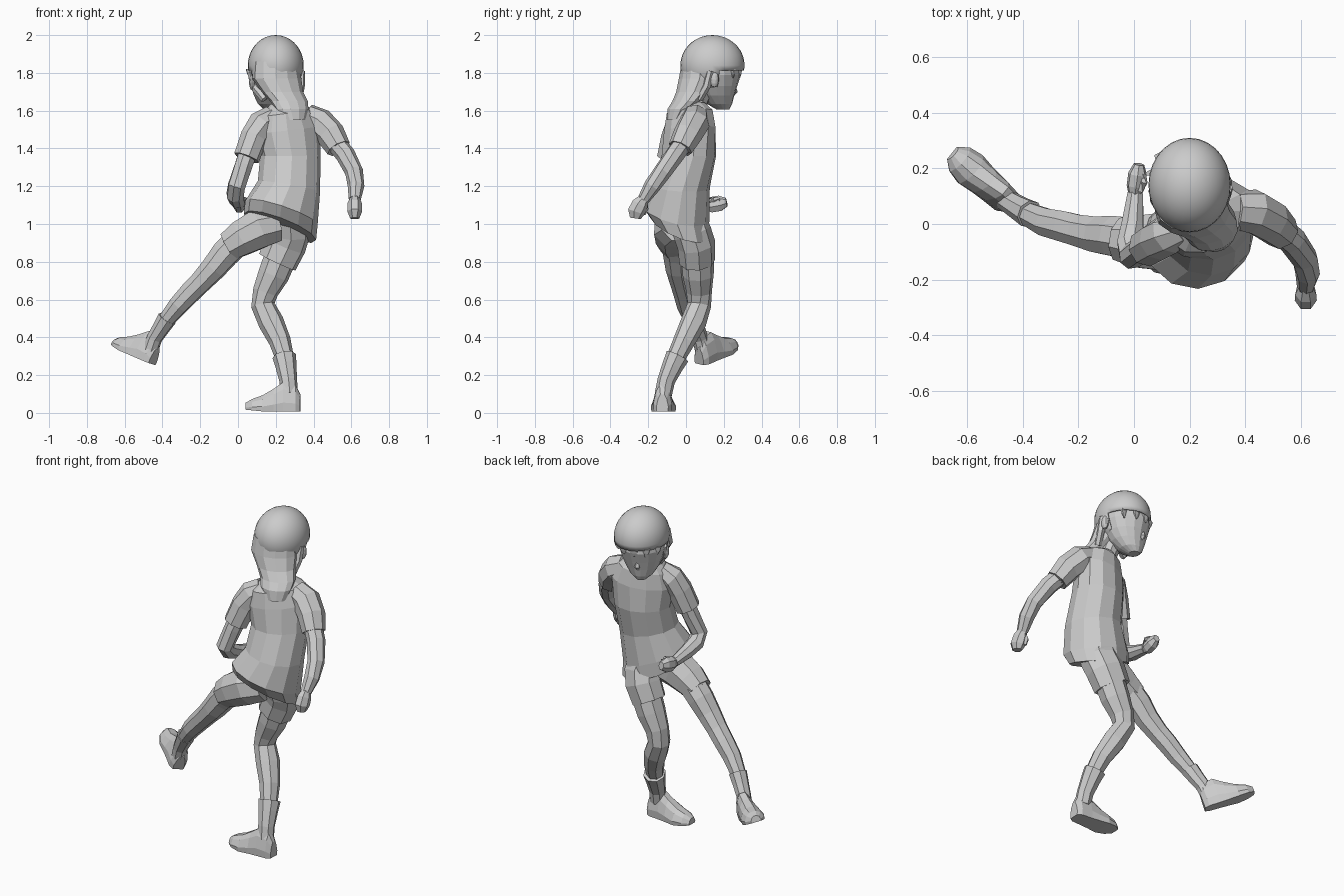
import bpy, bmesh, math
from mathutils import Vector as V


def finish(bm, name, smooth=False):
    bmesh.ops.recalc_face_normals(bm, faces=bm.faces)
    me = bpy.data.meshes.new(name)
    bm.to_mesh(me)
    bm.free()
    for p in me.polygons:
        p.use_smooth = smooth
    ob = bpy.data.objects.new(name, me)
    bpy.context.collection.objects.link(ob)
    return ob


def skin(name, loops, smooth=False):
    """Join rings of points into a closed skin."""
    bm = bmesh.new()
    rings = [[bm.verts.new(p) for p in loop] for loop in loops]
    n = len(rings[0])
    for r, s in zip(rings, rings[1:]):
        for i in range(n):
            j = (i + 1) % n
            bm.faces.new((r[i], r[j], s[j], s[i]))
    bm.faces.new(rings[0])
    bm.faces.new(rings[-1])
    return finish(bm, name, smooth)


def loft(name, rings, n=10, smooth=False):
    """Rings are (centre, half-width vector, half-depth vector)."""
    ang = [2 * math.pi * (i + 0.5) / n for i in range(n)]
    return skin(name, [[V(c) + V(a) * math.cos(t) + V(b) * math.sin(t) for t in ang]
                       for c, a, b in rings], smooth)


def tube(name, pts, n=8, hint=(0.3, 0.95, 0.1), flat=1.0):
    """Limb along points (x, y, z, radius), section squashed by flat."""
    P = [V(p[:3]) for p in pts]
    rings = []
    for i, p in enumerate(P):
        t = (P[min(i + 1, len(P) - 1)] - P[max(i - 1, 0)]).normalized()
        a = t.cross(V(hint)).normalized()
        b = a.cross(t)
        rings.append((p, a * pts[i][3], b * pts[i][3] * flat))
    return loft(name, rings, n)


def ball(name, c, r, smooth=False, seg=10):
    bm = bmesh.new()
    bmesh.ops.create_uvsphere(bm, u_segments=seg, v_segments=seg * 2 // 3, radius=1)
    for v in bm.verts:
        v.co = V(c) + V([v.co[k] * r[k] for k in range(3)])
    return finish(bm, name, smooth)


def shoe(name, heel, fwd, up):
    """Flat-soled shoe from heel to toe."""
    f = V(fwd).normalized()
    u = (V(up) - f * f.dot(V(up))).normalized()
    s = f.cross(u)
    shape = [(1, 0), (1.05, .3), (.75, .75), (.35, 1), (-.35, 1), (-.75, .75), (-1.05, .3), (-1, 0)]
    stations = [(0, .03, .09), (.025, .046, .14), (.09, .05, .155), (.14, .055, .12),
                (.2, .064, .085), (.255, .054, .06), (.29, .028, .036)]
    skin(name, [[V(heel) + f * d + s * w * x + u * (h * z + max(0, d - .2) * .1)
                 for x, z in shape] for d, w, h in stations])


# Shirt body, twisted and leaning
loft("shirt_body", [
    ((.222, -.035, .985), (.185, .06, -.08), (-.05, .145, -.03)),
    ((.23, -.055, 1.06), (.185, .055, -.07), (-.05, .17, -.02)),
    ((.27, -.03, 1.2), (.157, .05, -.03), (-.05, .148, 0)),
    ((.277, .015, 1.36), (.152, .06, 0), (-.05, .133, 0)),
    ((.267, .02, 1.5), (.167, .07, .02), (-.04, .122, 0)),
    ((.258, .02, 1.59), (.135, .06, .02), (-.03, .11, 0)),
    ((.25, .03, 1.64), (.075, .03, .005), (-.02, .065, 0))], 12)

# Sleeves
tube("right_sleeve", [(.36, .05, 1.57, .07), (.43, .045, 1.535, .082), (.49, .01, 1.475, .078),
                      (.533, -.03, 1.4, .066), (.53, -.025, 1.405, .05)])
tube("left_sleeve", [(.18, -.01, 1.57, .06), (.125, -.035, 1.53, .075), (.085, -.06, 1.46, .073),
                     (.045, -.085, 1.35, .07), (.047, -.083, 1.36, .05)])

# Bare arms
tube("right_arm", [(.5, .0, 1.45, .052), (.57, -.06, 1.365, .052), (.615, -.125, 1.275, .048),
                   (.625, -.18, 1.2, .044), (.618, -.225, 1.13, .032)])
tube("left_arm", [(.07, -.06, 1.43, .052), (.03, -.09, 1.31, .05), (-.008, -.115, 1.2, .048),
                  (-.015, -.07, 1.155, .048), (-.005, .0, 1.125, .042), (.005, .11, 1.1, .03)],
     hint=(1, .1, 0))

# Closed hands with thumbs
tube("right_hand", [(.618, -.22, 1.14, .028), (.618, -.245, 1.105, .046),
                    (.618, -.265, 1.065, .048), (.618, -.27, 1.03, .03)], 7, (1, 0, 0), .85)
tube("left_hand", [(.003, .1, 1.1, .028), (.007, .135, 1.1, .043),
                   (.013, .18, 1.108, .043), (.018, .215, 1.115, .024)], 7, (1, 0, 0), .8)
tube("right_thumb", [(.61, -.22, 1.115, .015), (.6, -.215, 1.08, .016), (.6, -.225, 1.05, .01)], 5)
tube("left_thumb", [(.02, .12, 1.12, .015), (.035, .15, 1.13, .016), (.035, .18, 1.13, .01)], 5)

# Shorts, one tube for each leg
tube("right_shorts", [(.26, .0, 1.04, .11), (.27, .035, .95, .115), (.25, .055, .89, .115),
                      (.208, .06, .798, .108), (.215, .06, .815, .085)], flat=.87)
tube("left_shorts", [(.2, -.04, 1.0, .1), (.11, -.065, .975, .112), (.02, -.065, .925, .1),
                     (-.05, -.055, .88, .082), (-.04, -.055, .89, .065)])

# Legs
tube("right_leg", [(.235, .06, .85, .088), (.188, .065, .73, .083), (.145, .07, .64, .068),
                   (.132, .07, .57, .063), (.175, .04, .48, .068), (.222, -.01, .38, .058),
                   (.25, -.06, .28, .048), (.265, -.105, .17, .044), (.27, -.12, .1, .042)])
tube("left_leg", [(.0, -.055, .91, .08), (-.07, -.045, .84, .077), (-.13, -.04, .765, .069),
                  (-.195, -.025, .695, .061), (-.25, -.01, .64, .059), (-.315, .005, .57, .054),
                  (-.38, .035, .49, .044), (-.44, .07, .4, .039), (-.465, .09, .33, .038)])

# Socks with a raised cuff
tube("right_sock", [(.245, -.045, .3, .045), (.245, -.045, .3, .063), (.254, -.07, .25, .056),
                    (.266, -.105, .17, .047), (.272, -.12, .1, .046)])
tube("left_sock", [(-.375, .035, .5, .04), (-.375, .035, .5, .052), (-.41, .055, .445, .046),
                   (-.442, .075, .395, .042), (-.465, .09, .33, .042)])

# Shoes
shoe("right_shoe", (.33, -.125, .008), (-1, .03, 0), (0, 0, 1))
shoe("left_shoe", (-.455, .07, .258), (-.68, .62, .3), (.5, -.2, .8))

# Collar and neck
tube("collar", [(.25, .03, 1.61, .085), (.247, .045, 1.655, .068), (.247, .045, 1.65, .05)], 10)
tube("neck", [(.25, .03, 1.58, .06), (.235, .065, 1.66, .055), (.21, .1, 1.75, .06)], 10)

# Face, turned a little to the left
f = V((-.28, .96, 0))
s = V((.96, .28, 0))
loft("face", [((x, y, z), s * w, f * d) for x, y, z, w, d in [
    (.165, .195, 1.607, .03, .035), (.172, .178, 1.635, .066, .066), (.18, .16, 1.68, .096, .096),
    (.187, .148, 1.73, .118, .124), (.192, .14, 1.79, .134, .152), (.195, .14, 1.86, .125, .14)]], 16)
tube("nose", [(.155, .25, 1.745, .008), (.15, .256, 1.7, .018), (.152, .243, 1.68, .01)], 5)
for n, c in (("right_ear", (.335, .15, 1.765)), ("left_ear", (.075, .09, 1.75))):
    ball(n, c, (.018, .025, .042))

# Smooth hair cap with the face opening cut away
cap = ball("hair_cap", (.2, .14, 1.84), (.148, .17, .16), True, 28)
bm = bmesh.new()
bm.from_mesh(cap.data)
bmesh.ops.delete(bm, geom=[q for q in bm.faces
                           if q.calc_center_median().z < 1.8
                           and (q.calc_center_median() - V((.2, .14, 0))).xy.dot(f.xy) > -.015],
                 context='FACES')
bm.to_mesh(cap.data)
bm.free()
cap.modifiers.new("thickness", 'SOLIDIFY').thickness = .01

# Long hair falling on the back
loft("back_hair", [((x, y, z), s * w, f * d) for x, y, z, w, d in [
    (.2, .07, 1.86, .12, .09), (.205, .06, 1.77, .133, .095), (.235, .035, 1.7, .112, .085),
    (.27, .0, 1.65, .102, .07), (.285, -.035, 1.61, .09, .06), (.297, -.06, 1.55, .06, .04)]], 12)
# Fringe locks and side locks beside the ears
for k in range(5):
    t = (k - 2) * .5
    p = V((.197, .14, 0)) + f * .15 * math.cos(t) + s * .132 * math.sin(t)
    tube("fringe_lock", [(p.x, p.y, 1.82, .03), (p.x, p.y, 1.795, .022), (p.x, p.y, 1.772, .005)],
         6, f, .4)
tube("right_lock", [(.335, .13, 1.81, .02), (.332, .11, 1.73, .022), (.32, .07, 1.66, .02)], 6)
tube("left_lock", [(.07, .12, 1.8, .02), (.09, .09, 1.72, .022), (.14, .06, 1.66, .02)], 6)
